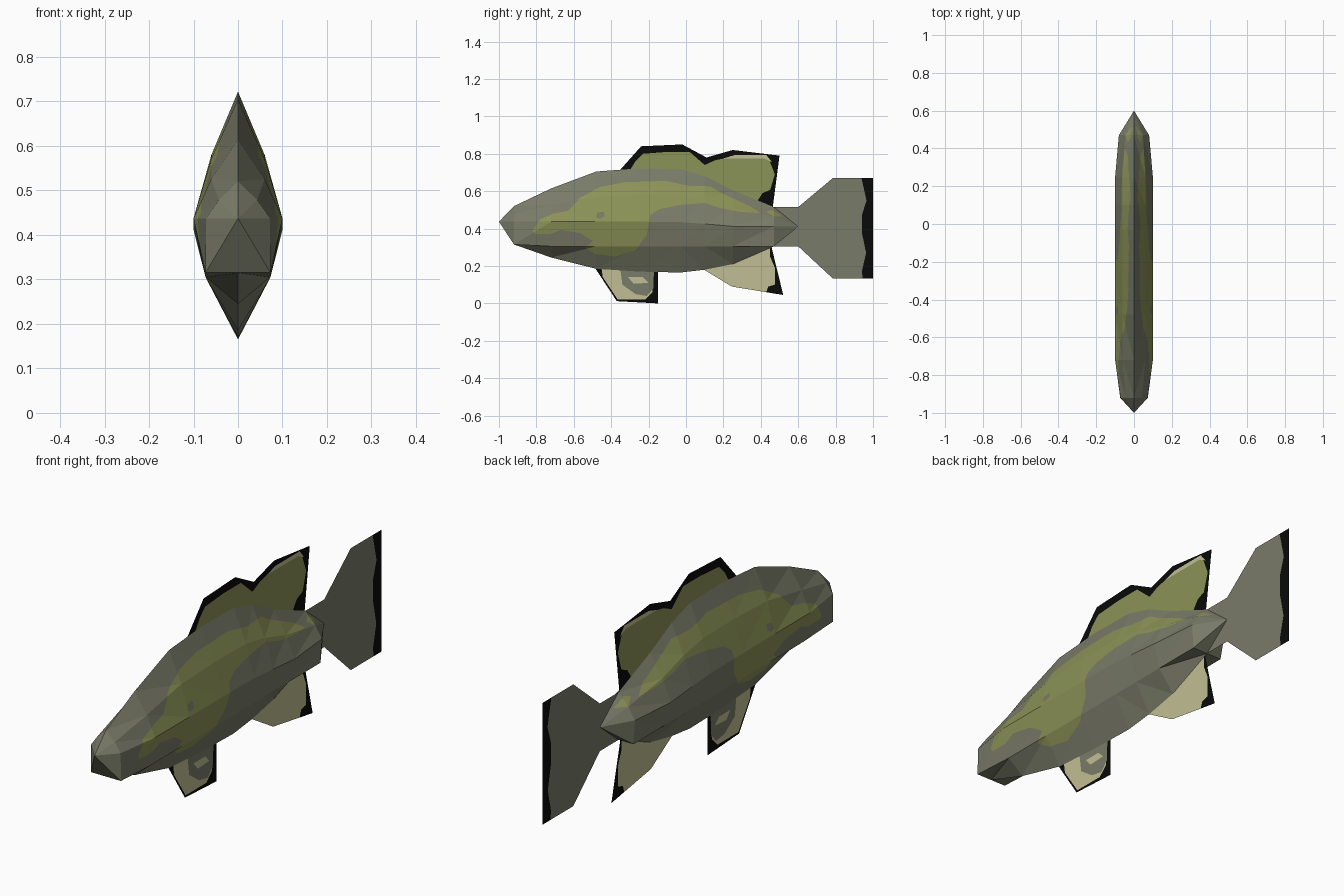
import bpy, bmesh
from mathutils import Vector


def linear(c):
    c /= 255
    return c / 12.92 if c <= 0.04045 else ((c + 0.055) / 1.055) ** 2.4


def make_mat(name, r, g, b):
    m = bpy.data.materials.new(name)
    m.diffuse_color = (linear(r), linear(g), linear(b), 1)
    return m


MATS = [make_mat("grey scales", 121, 123, 104),
        make_mat("olive pattern", 139, 147, 87),
        make_mat("pale fin", 192, 190, 147),
        make_mat("black edge", 9, 10, 10)]
GREY, OLIVE, PALE, BLACK = range(4)


def inside(p, poly):
    y, z = p.y, p.z
    hit = False
    for (y1, z1), (y2, z2) in zip(poly, poly[1:] + poly[:1]):
        if (z1 > z) != (z2 > z) and y < (y2 - y1) * (z - z1) / (z2 - z1) + y1:
            hit = not hit
    return hit


def paint(bm, poly, index):
    """Cut a side-view outline into the mesh and colour the faces inside it."""
    for a, b in zip(poly, poly[1:] + poly[:1]):
        lo = (min(a[0], b[0]), min(a[1], b[1]))
        hi = (max(a[0], b[0]), max(a[1], b[1]))
        geom = set()
        for f in bm.faces:
            ys = [v.co.y for v in f.verts]
            zs = [v.co.z for v in f.verts]
            if max(ys) >= lo[0] and min(ys) <= hi[0] and max(zs) >= lo[1] and min(zs) <= hi[1]:
                geom.update([f], f.edges, f.verts)
        if geom:
            bmesh.ops.bisect_plane(bm, geom=list(geom), dist=1e-5,
                                   plane_co=Vector((0, a[0], a[1])),
                                   plane_no=Vector((0, a[1] - b[1], b[0] - a[0])).normalized())
    for f in bm.faces:
        if inside(f.calc_center_median(), poly):
            f.material_index = index


def finish(bm, name):
    me = bpy.data.meshes.new(name)
    bm.to_mesh(me)
    bm.free()
    for m in MATS:
        me.materials.append(m)
    bpy.context.collection.objects.link(bpy.data.objects.new(name, me))


def fin(name, outline, base, patches):
    bm = bmesh.new()
    f = bm.faces.new([bm.verts.new((0, y, z)) for y, z in outline])
    f.material_index = base
    bmesh.ops.triangulate(bm, faces=[f])
    for poly, index in patches:
        paint(bm, poly, index)
    finish(bm, name)


# Body: eight-sided rings (y, half width, top, middle, bottom) closed to points
STATIONS = [(-0.92, 0.072, 0.52, 0.437, 0.315), (-0.72, 0.1, 0.615, 0.437, 0.245),
            (-0.48, 0.1, 0.705, 0.437, 0.185), (-0.25, 0.1, 0.722, 0.437, 0.17),
            (-0.03, 0.1, 0.718, 0.435, 0.165), (0.1, 0.1, 0.68, 0.425, 0.18),
            (0.25, 0.1, 0.605, 0.412, 0.21), (0.47, 0.08, 0.515, 0.412, 0.305)]
bm = bmesh.new()
rings = []
for y, w, top, mid, bot in STATIONS:
    half = [(0.6 * w, (top + mid) / 2), (w, mid), (0.073, max(0.305, bot))]
    pts = [(0, top)] + half + [(0, bot)] + [(-x, z) for x, z in reversed(half)]
    rings.append([bm.verts.new((x, y, z)) for x, z in pts])
nose = bm.verts.new((0, -1, 0.437))
tail_tip = bm.verts.new((0, 0.6, 0.41))
for i in range(8):
    j = (i + 1) % 8
    bm.faces.new((nose, rings[0][i], rings[0][j]))
    bm.faces.new((tail_tip, rings[-1][j], rings[-1][i]))
    for a, b in zip(rings, rings[1:]):
        bm.faces.new((a[i], b[i], b[j], a[j]))
bmesh.ops.recalc_face_normals(bm, faces=bm.faces[:])
bmesh.ops.triangulate(bm, faces=bm.faces[:])

# Olive flank marking, grey cheek spot and small rear fleck
paint(bm, [(-0.82, 0.39), (-0.78, 0.45), (-0.71, 0.48), (-0.63, 0.495), (-0.567, 0.564),
           (-0.46, 0.623), (-0.326, 0.648), (-0.11, 0.655), (0.02, 0.628), (0.13, 0.626),
           (0.19, 0.59), (0.34, 0.52), (0.4, 0.482), (0.29, 0.49), (0.18, 0.51),
           (0.1, 0.537), (-0.03, 0.527), (-0.14, 0.505), (-0.19, 0.473), (-0.21, 0.366),
           (-0.27, 0.286), (-0.38, 0.25), (-0.487, 0.265), (-0.54, 0.297), (-0.497, 0.334),
           (-0.567, 0.377), (-0.67, 0.393), (-0.727, 0.37), (-0.81, 0.372)], OLIVE)
paint(bm, [(-0.48, 0.46), (-0.475, 0.485), (-0.44, 0.49), (-0.435, 0.465), (-0.46, 0.452)], GREY)
paint(bm, [(0.43, 0.49), (0.46, 0.5), (0.52, 0.465), (0.47, 0.465)], OLIVE)
finish(bm, "body")

# Tail fin with a black trailing edge
fin("tail_fin",
    [(0.46, 0.515), (0.6, 0.515), (0.785, 0.67), (1, 0.67), (1, 0.133), (0.785, 0.133),
     (0.6, 0.305), (0.46, 0.305)], GREY,
    [([(0.93, 0.7), (0.945, 0.64), (0.965, 0.55), (0.94, 0.47), (0.94, 0.38), (0.963, 0.27),
       (0.94, 0.17), (0.95, 0.1), (1.1, 0.1), (1.1, 0.7)], BLACK)])

# Dorsal fin: olive with black rim and a pale streak
fin("dorsal_fin",
    [(-0.36, 0.705), (-0.24, 0.84), (-0.02, 0.85), (0.11, 0.78), (0.25, 0.82), (0.5, 0.79),
     (0.462, 0.5), (0.25, 0.55), (0, 0.65)], BLACK,
    [([(-0.32, 0.68), (-0.27, 0.76), (-0.23, 0.8), (-0.1, 0.81), (0.02, 0.81), (0.1, 0.74),
       (0.155, 0.765), (0.25, 0.785), (0.44, 0.78), (0.475, 0.69), (0.45, 0.607),
       (0.41, 0.59), (0.35, 0.5), (0, 0.6)], OLIVE),
     ([(0.2, 0.775), (0.26, 0.793), (0.43, 0.793), (0.46, 0.755), (0.42, 0.775)], PALE)])

# Anal fin: pale with a black rear tip
fin("anal_fin",
    [(0.08, 0.19), (0.245, 0.09), (0.52, 0.045), (0.455, 0.31), (0.25, 0.3)], PALE,
    [([(0.42, 0.03), (0.44, 0.09), (0.475, 0.1), (0.475, 0.19), (0.45, 0.25), (0.45, 0.33),
       (0.6, 0.2), (0.55, 0.01)], BLACK)])

# Pelvic fin: pale with a grey patch, pale spot and black border
fin("pelvic_fin",
    [(-0.49, 0.195), (-0.37, 0.012), (-0.15, 0), (-0.15, 0.22), (-0.4, 0.24)], BLACK,
    [([(-0.46, 0.25), (-0.445, 0.14), (-0.365, 0.02), (-0.22, 0.02), (-0.18, 0.06),
       (-0.168, 0.25)], PALE),
     ([(-0.36, 0.25), (-0.34, 0.1), (-0.27, 0.05), (-0.21, 0.04), (-0.175, 0.08),
       (-0.168, 0.25)], GREY),
     ([(-0.31, 0.14), (-0.23, 0.14), (-0.2, 0.11), (-0.28, 0.105)], PALE)])
